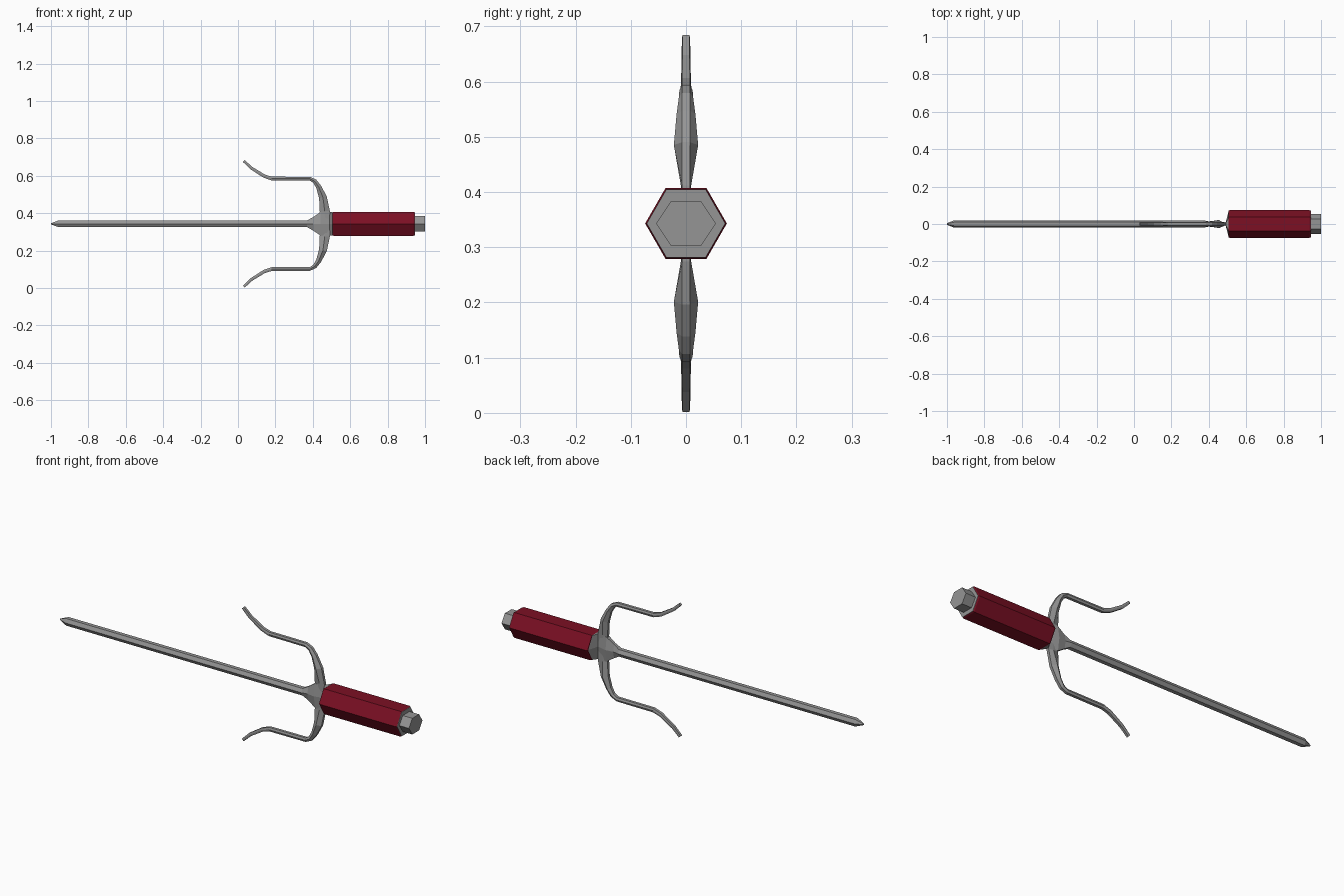
import bpy, bmesh
from mathutils import Vector

if "Cube" in bpy.data.objects:
    bpy.data.objects.remove(bpy.data.objects["Cube"])

ZC = 0.343  # height of the long axis


def material(name, rgb):
    m = bpy.data.materials.new(name)
    m.diffuse_color = (*rgb, 1)
    m.use_nodes = True
    m.node_tree.nodes["Principled BSDF"].inputs["Base Color"].default_value = m.diffuse_color
    return m


STEEL = material("steel grey", (0.30, 0.30, 0.30))
RED = material("dark red", (0.20, 0.005, 0.017))


def loft(name, rings, mat):
    """Skin a list of equal-sized vertex rings and cap both ends."""
    bm = bmesh.new()
    rows = [[bm.verts.new(p) for p in ring] for ring in rings]
    n = len(rows[0])
    for a, b in zip(rows, rows[1:]):
        for i in range(n):
            j = (i + 1) % n
            bm.faces.new((a[i], a[j], b[j], b[i]))
    bm.faces.new(rows[0])
    bm.faces.new(rows[-1])
    bmesh.ops.recalc_face_normals(bm, faces=bm.faces)
    me = bpy.data.meshes.new(name)
    bm.to_mesh(me)
    bm.free()
    me.materials.append(mat)
    ob = bpy.data.objects.new(name, me)
    bpy.context.collection.objects.link(ob)
    return ob


def hexes(stations):
    """Hexagon rings along x from (x, half width y, half height z)."""
    shape = ((1, 0), (.5, 1), (-.5, 1), (-1, 0), (-.5, -1), (.5, -1))
    return [[(x, hy * a, ZC + hz * b) for a, b in shape] for x, hy, hz in stations]


# Blade with flared base and collar against the handle
loft("blade", hexes([(-1, .004, .003), (-.96, .02, .018), (.37, .02, .018),
                     (.40, .014, .035), (.44, .019, .062), (.49, .008, .064),
                     (.506, .068, .062)]), STEEL)

# Six-sided grip
loft("handle", hexes([(.505, .07, .061), (.512, .074, .0642),
                      (.938, .074, .0642), (.944, .071, .0615)]), RED)

# End plate and pommel
loft("pommel", hexes([(.940, .071, .0615), (.946, .071, .0615),
                      (.946, .054, .041), (1, .054, .041)]), STEEL)

# Curved side prongs: x, z, half width (y), half thickness in plane
path = [(.465, .343, .008, .028), (.464, .41, .009, .027), (.454, .485, .022, .021),
        (.431, .541, .017, .014), (.410, .571, .013, .0115), (.385, .584, .012, .010),
        (.18, .585, .010, .010), (.14, .598, .009, .009), (.07, .642, .008, .008),
        (.031, .679, .0075, .007)]
for name, sign in (("upper_prong", 1), ("lower_prong", -1)):
    rings = []
    for k, (x, z, w, t) in enumerate(path):
        p, q = path[max(k - 1, 0)], path[min(k + 1, len(path) - 1)]
        d = Vector((q[0] - p[0], q[1] - p[1])).normalized()
        nx, nz = d.y, -d.x  # in-plane normal
        f = min(.007, w * .8)
        ring = []
        for y, s in ((w, 0), (f, 1), (-f, 1), (-w, 0), (-f, -1), (f, -1)):
            ring.append((x + nx * t * s, y, ZC + sign * (z + nz * t * s - ZC)))
        rings.append(ring)
    loft(name, rings, STEEL)
